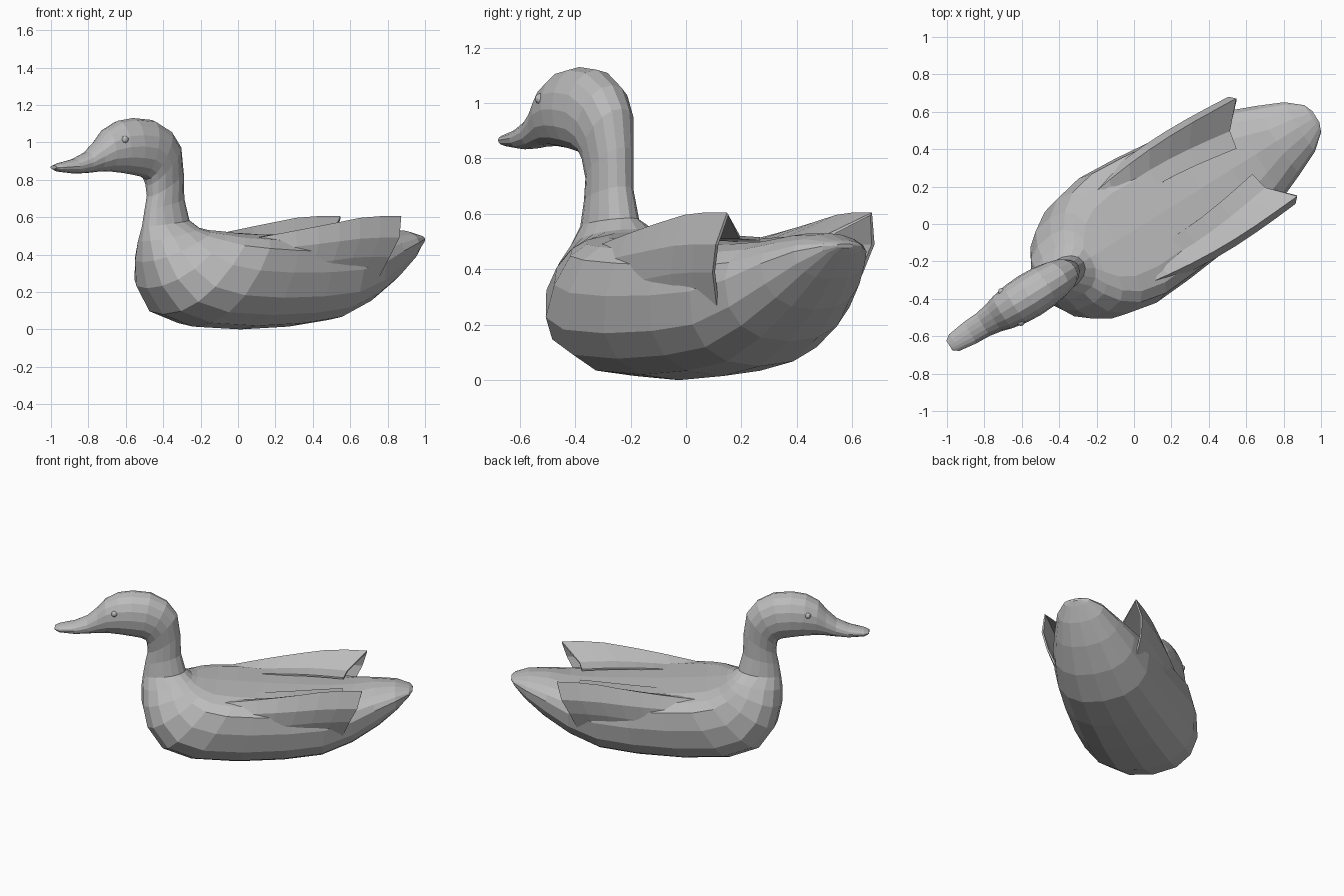
import bpy, bmesh, math
from mathutils import Matrix, Vector

cube = bpy.data.objects.get("Cube")
if cube:
    bpy.data.objects.remove(cube, do_unlink=True)

grey = bpy.data.materials.new("plain grey")
grey.use_nodes = True
colour = (0.5, 0.5, 0.5, 1)
grey.diffuse_color = colour
grey.node_tree.nodes["Principled BSDF"].inputs["Base Color"].default_value = colour

# Parts are laid out along the bird's own axis, then turned to its heading
HEADING = Matrix.Translation((0.014, -0.025, 0)) @ Matrix.Rotation(math.radians(32), 4, "Z")


def finish(name, bm):
    bmesh.ops.recalc_face_normals(bm, faces=bm.faces[:])
    bm.transform(HEADING)
    mesh = bpy.data.meshes.new(name)
    bm.to_mesh(mesh)
    bm.free()
    mesh.materials.append(grey)
    obj = bpy.data.objects.new(name, mesh)
    bpy.context.collection.objects.link(obj)
    return obj


def bridge(bm, rows, closed):
    for a, b in zip(rows, rows[1:]):
        n = len(a)
        for i in range(n if closed else n - 1):
            j = (i + 1) % n
            bm.faces.new((a[i], a[j], b[j], b[i]))


# Rings from bill to neck: (lower point along, up), (upper point along, up), half width
bill_and_head = [
    (-1.18, .858, -1.18, .876, .03), (-1.15, .843, -1.15, .888, .052),
    (-1.05, .833, -1.05, .912, .066), (-.97, .836, -.97, .95, .07),
    (-.9, .843, -.905, 1.01, .082), (-.83, .845, -.855, 1.07, .1),
    (-.74, .836, -.775, 1.115, .115), (-.67, .825, -.68, 1.13, .12),
    (-.62, .815, -.56, 1.12, .116), (-.595, .8, -.455, 1.065, .106),
    (-.585, .77, -.39, .98, .092), (-.58, .71, -.37, .84, .076),
    (-.595, .64, -.365, .7, .074), (-.61, .55, -.335, .585, .088)]
# Rings from breast to tail, with the roundness of the upper half added
trunk = [
    (-.62, .47, -.29, .545, .145, .9), (-.62, .36, -.26, .535, .215, .75),
    (-.59, .22, -.21, .53, .295, .6), (-.49, .08, -.13, .52, .36, .55),
    (-.3, .015, 0, .515, .392, .55), (0, 0, .17, .505, .378, .55),
    (.3, .015, .4, .5, .35, .6), (.55, .05, .6, .5, .318, .7),
    (.75, .14, .75, .51, .275, .9), (.92, .255, .88, .53, .215, 1.1),
    (1.04, .365, 1.02, .53, .155, 1.1), (1.11, .45, 1.11, .505, .085, 1),
    (1.13, .477, 1.13, .492, .035, 1)]


def ring(bm, section, middle, upper, lower, sides=16):
    s0, z0, s1, z1, half = section
    low, high = Vector((s0, 0, z0)), Vector((s1, 0, z1))
    verts = []
    for i in range(sides):
        a = math.tau * i / sides
        c, s = math.cos(a), math.sin(a)
        reach, power = (1 - middle, upper) if s > 0 else (middle, lower)
        p = low.lerp(high, middle + reach * math.copysign(abs(s) ** power, s))
        p.y = half * math.copysign(abs(c) ** power, c)
        verts.append(bm.verts.new(p))
    return verts


# Bill, head, neck, trunk and tail in one continuous skin
bm = bmesh.new()
rings = [ring(bm, r, 0.5, 0.95, 0.95) for r in bill_and_head]
rings += [ring(bm, r[:5], 0.6, r[5], 0.85) for r in trunk]
bridge(bm, rings, True)
bm.faces.new(rings[0])
bm.faces.new(rings[-1])
finish("body", bm)


def mix(a, b, t):
    return a + (b - a) * t


# Wing rows from inner edge over the ridge to the lower flank:
# start and end along, start and end out, start and end up
wing_rows = [
    (-.25, .68, .12, .08, .48, .51), (-.25, .7, .2, .18, .465, .515),
    (-.25, .82, .255, .305, .455, .6), (-.25, .79, .29, .332, .4, .49),
    (-.25, .74, .29, .315, .3, .39), (-.2, .69, .26, .265, .18, .26),
    (-.15, .64, .18, .17, .12, .17)]

# Folded wings, growing out of the shoulders and free at their raised tips
for side, name in ((1, "left_wing"), (-1, "right_wing")):
    bm = bmesh.new()
    rows = []
    for s0, s1, l0, l1, z0, z1 in wing_rows:
        row = []
        for k in range(9):
            t = k / 8
            out = mix(l0, l1, t) + 0.04 * math.sin(math.pi * t)
            rise = mix(z0, z1, min(1, 1.25 * t))
            row.append(bm.verts.new((mix(s0, s1, t), side * out, rise)))
        rows.append(row)
    bridge(bm, rows, False)
    wing = finish(name, bm)
    shell = wing.modifiers.new("thickness", "SOLIDIFY")
    shell.thickness = 0.012
    shell.offset = 0

# Eyes
for side, name in ((1, "left_eye"), (-1, "right_eye")):
    bm = bmesh.new()
    bmesh.ops.create_uvsphere(bm, u_segments=12, v_segments=8, radius=0.02,
                              matrix=Matrix.Translation((-0.79, side * 0.096, 1.015)))
    finish(name, bm)
